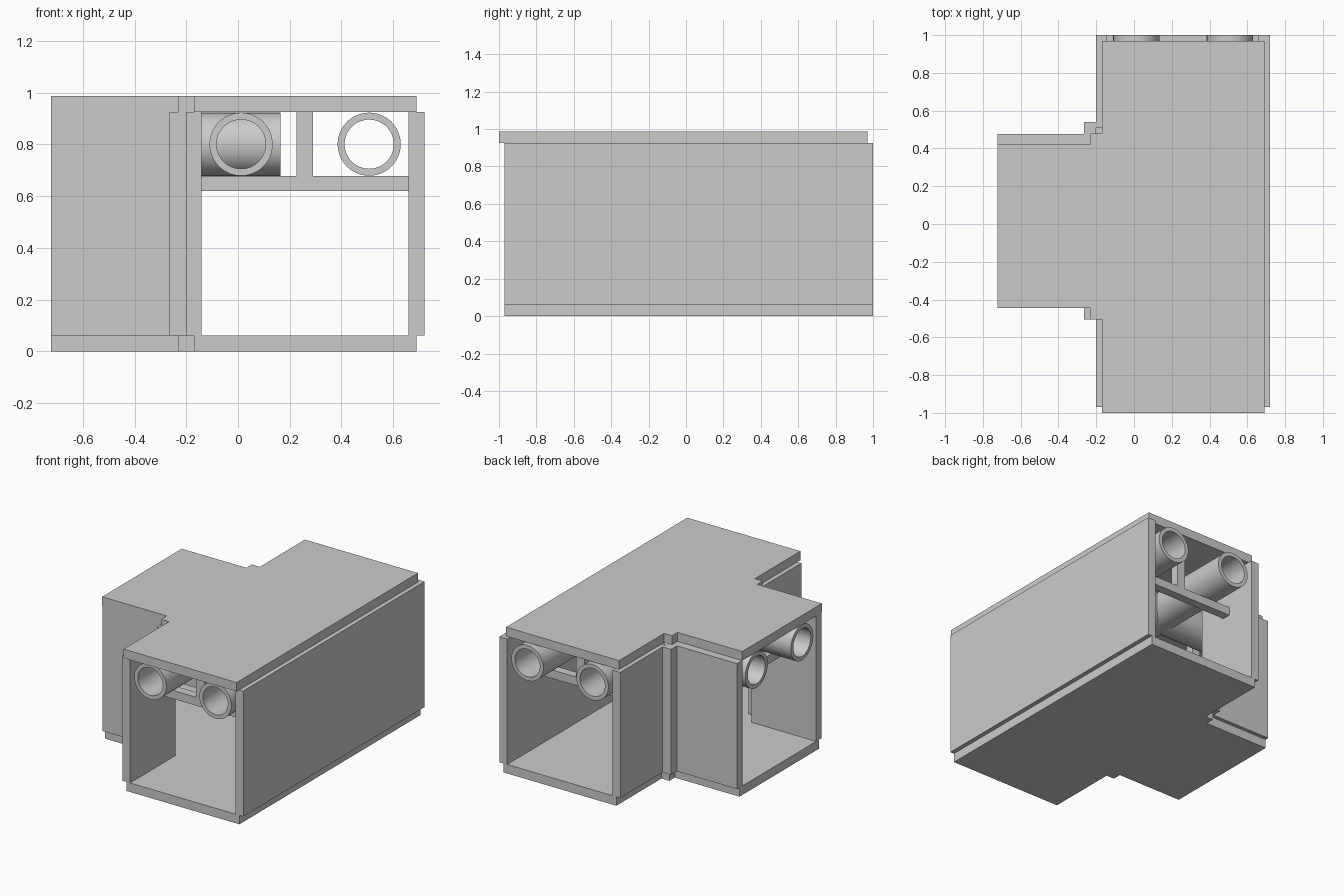
import bpy, bmesh
from mathutils import Matrix, Vector

if "Cube" in bpy.data.objects:
    bpy.data.objects.remove(bpy.data.objects["Cube"])

Z_FLOOR, Z_ROOF, Z_TOP = 0.062, 0.925, 0.987
CY = 0.0175            # centre line of the side branch
X_END = -0.722         # open end of the side branch


def add_mesh(name, bm):
    bmesh.ops.recalc_face_normals(bm, faces=bm.faces)
    me = bpy.data.meshes.new(name)
    bm.to_mesh(me)
    bm.free()
    ob = bpy.data.objects.new(name, me)
    bpy.context.collection.objects.link(ob)
    return ob


def prism(name, outline, z0, z1):
    bm = bmesh.new()
    face = bm.faces.new([bm.verts.new((x, y, z0)) for x, y in outline])
    top = bmesh.ops.extrude_face_region(bm, geom=[face], use_keep_orig=True)
    verts = [v for v in top["geom"] if isinstance(v, bmesh.types.BMVert)]
    bmesh.ops.translate(bm, verts=verts, vec=(0, 0, z1 - z0))
    return add_mesh(name, bm)


def box(name, x0, x1, y0, y1, z0=Z_FLOOR, z1=Z_ROOF):
    return prism(name, [(x0, y0), (x1, y0), (x1, y1), (x0, y1)], z0, z1)


def pipe(name, start, end, r_out=0.122, r_in=0.095, n=48):
    # hollow tube: a ring section spun around its axis
    start, axis = Vector(start), Vector(end) - Vector(start)
    length = axis.length
    bm = bmesh.new()
    pts = [(r_out, 0), (r_out, length), (r_in, length), (r_in, 0)]
    vs = [bm.verts.new((r, 0, h)) for r, h in pts]
    edges = [bm.edges.new((vs[i], vs[(i + 1) % 4])) for i in range(4)]
    bmesh.ops.spin(bm, geom=vs + edges, cent=(0, 0, 0), axis=(0, 0, 1),
                   angle=6.283185307, steps=n)
    bmesh.ops.remove_doubles(bm, verts=bm.verts, dist=1e-4)
    rot = Vector((0, 0, 1)).rotation_difference(axis.normalized()).to_matrix().to_4x4()
    bm.transform(Matrix.Translation(start) @ rot)
    ob = add_mesh(name, bm)
    bpy.context.view_layer.objects.active = ob
    bpy.ops.object.select_all(action='DESELECT')
    ob.select_set(True)
    bpy.ops.object.shade_smooth_by_angle()


def slab(name, y_mid, y0, y1, z0, z1):
    # T-shaped plate with small square steps in the inner corners
    half = [(-0.17, 0.4925), (-0.23, 0.4925), (-0.23, 0.4325), (X_END, 0.4325)]
    outline = [(0.69, y0), (0.69, y1), (-0.17, y1)]
    outline += [(x, y_mid + d) for x, d in half]
    outline += [(x, y_mid - d) for x, d in reversed(half)]
    outline += [(-0.17, y0)]
    prism(name, outline, z0, z1)


# Floor and roof (roof sits slightly forward of the walls)
slab("floor_slab", CY, -0.97, 1.0, 0, Z_FLOOR)
slab("roof_slab", CY - 0.03, -1.0, 0.97, Z_ROOF, Z_TOP)

# Walls
box("right_wall", 0.66, 0.72, -0.97, 1.0)
box("left_wall_back", -0.2, -0.142, 0.51, 1.0)
box("left_wall_front", -0.2, -0.142, -0.97, -0.475)
for side, label in ((1, "back"), (-1, "front")):
    def span(a, b):
        return sorted((CY + side * a, CY + side * b))
    box("branch_wall_" + label, X_END, -0.23, *span(0.4, 0.458))
    box("corner_post_" + label, -0.264, -0.2, *span(0.458, 0.522))

# Pipes along the main passage and into the branch
PZ = 0.801
for i, x in enumerate((0.012, 0.507)):
    pipe(f"main_pipe_{i + 1}", (x, -0.97, PZ), (x, 1.0, PZ))
for i, d in enumerate((-0.2475, 0.2475)):
    pipe(f"branch_pipe_{i + 1}", (X_END, CY + d, PZ), (0.165, CY + d, PZ))

# Pipe supports: crossbeam with a hanger up to the roof
for label, y in (("front", -0.75), ("back", 0.75)):
    box("crossbeam_" + label, -0.142, 0.66, y - 0.03, y + 0.03, 0.62, 0.678)
    box("hanger_" + label, 0.227, 0.29, y - 0.03, y + 0.03, 0.678, Z_ROOF)
box("branch_crossbeam", -0.51, -0.45, CY - 0.4, CY + 0.4, 0.62, 0.678)
box("branch_hanger", -0.51, -0.45, CY - 0.03, CY + 0.03, 0.678, Z_ROOF)
